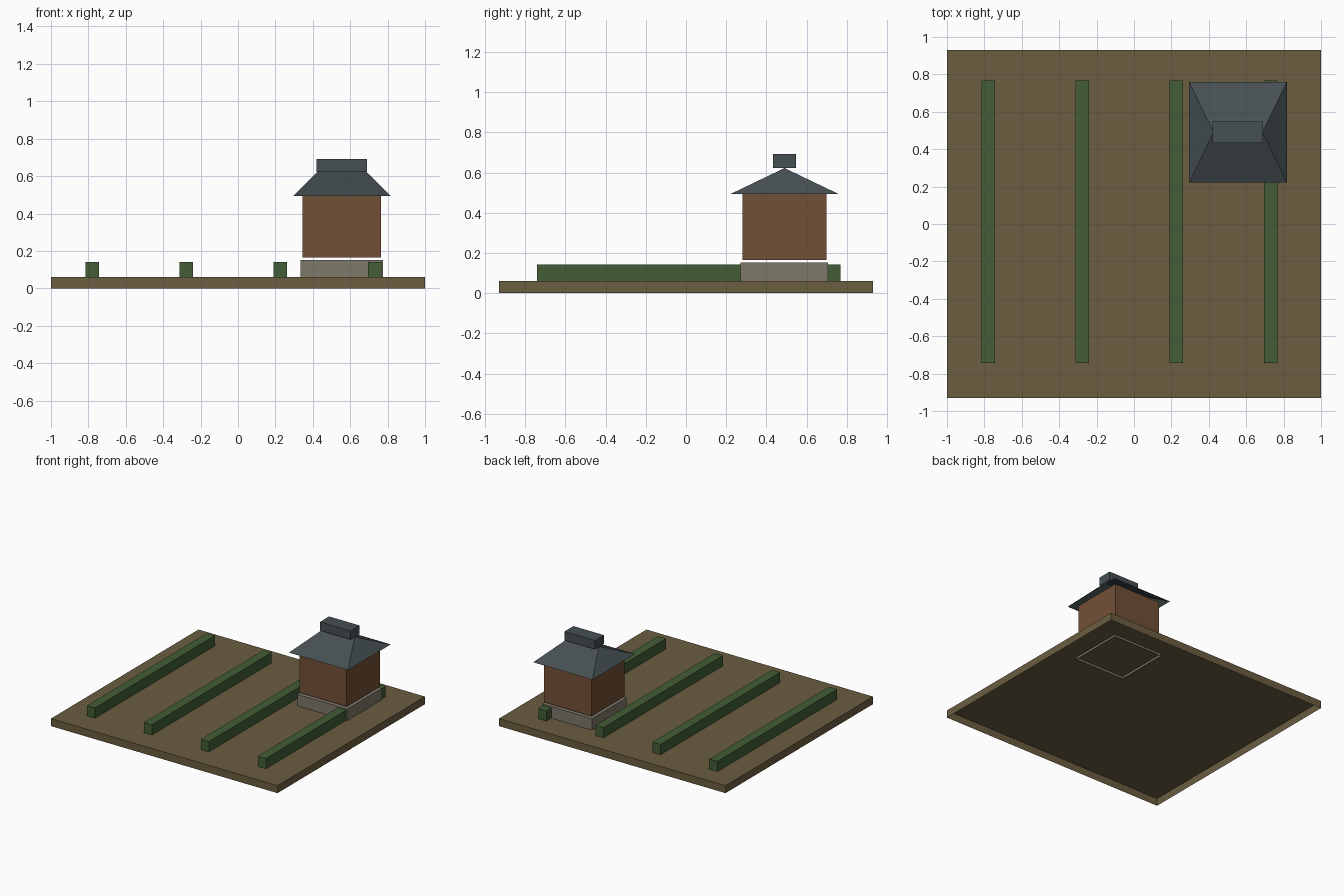
import bpy, bmesh

if "Cube" in bpy.data.objects:
    bpy.data.objects.remove(bpy.data.objects["Cube"])


def material(name, rgb):
    # sRGB 0-255 to linear
    lin = [((c / 255 + 0.055) / 1.055) ** 2.4 for c in rgb]
    m = bpy.data.materials.new(name)
    m.diffuse_color = (*lin, 1)
    m.use_nodes = True
    m.node_tree.nodes["Principled BSDF"].inputs["Base Color"].default_value = m.diffuse_color
    return m


SOIL = material("brown_soil", (107, 93, 64))
HEDGE = material("hedge_green", (67, 93, 54))
TIMBER = material("warm_timber", (115, 80, 54))
STONE = material("grey_stone", (126, 120, 106))
SLATE = material("dark_slate", (70, 80, 83))


def finish(name, bm, mat):
    mesh = bpy.data.meshes.new(name)
    bm.to_mesh(mesh)
    bm.free()
    mesh.materials.append(mat)
    obj = bpy.data.objects.new(name, mesh)
    bpy.context.collection.objects.link(obj)
    return obj


def open_box(name, x, y, z, mat):
    """Box given by its ranges, without a bottom face."""
    bm = bmesh.new()
    bmesh.ops.create_cube(bm, size=1)
    for v in bm.verts:
        v.co = [r[0] if c < 0 else r[1] for c, r in zip(v.co, (x, y, z))]
    bm.normal_update()
    bottom = [f for f in bm.faces if f.normal.z < -0.5]
    bmesh.ops.delete(bm, geom=bottom, context='FACES')
    return finish(name, bm, mat)


def hip_roof(name, x, y, z, ridge_x, mat):
    """Four sloping sheets meeting in a ridge along x."""
    bm = bmesh.new()
    mid = sum(y) / 2
    a, b, c, d = [bm.verts.new((px, py, z[0])) for px, py in
                  ((x[0], y[0]), (x[1], y[0]), (x[1], y[1]), (x[0], y[1]))]
    r0, r1 = [bm.verts.new((px, mid, z[1])) for px in ridge_x]
    for face in ((a, b, r1, r0), (b, c, r1), (c, d, r0, r1), (d, a, r0)):
        bm.faces.new(face)
    return finish(name, bm, mat)


# Field with four planted rows
open_box("field", (-1, 1), (-0.93, 0.93), (0, 0.06), SOIL)
for i in range(4):
    cx = -0.779 + i * 0.503
    open_box(f"hedge_row_{i + 1}", (cx - 0.036, cx + 0.036), (-0.742, 0.768),
             (0.06, 0.142), HEDGE)

# Hut: stone footing, raised walls, hipped roof and ridge vent
open_box("footing", (0.335, 0.775), (0.27, 0.706), (0.042, 0.152), STONE)
open_box("walls", (0.346, 0.764), (0.28, 0.698), (0.165, 0.493), TIMBER)
hip_roof("roof", (0.295, 0.817), (0.221, 0.759), (0.493, 0.622),
         (0.425, 0.687), SLATE)
open_box("ridge_vent", (0.421, 0.691), (0.433, 0.547), (0.622, 0.691), SLATE)
